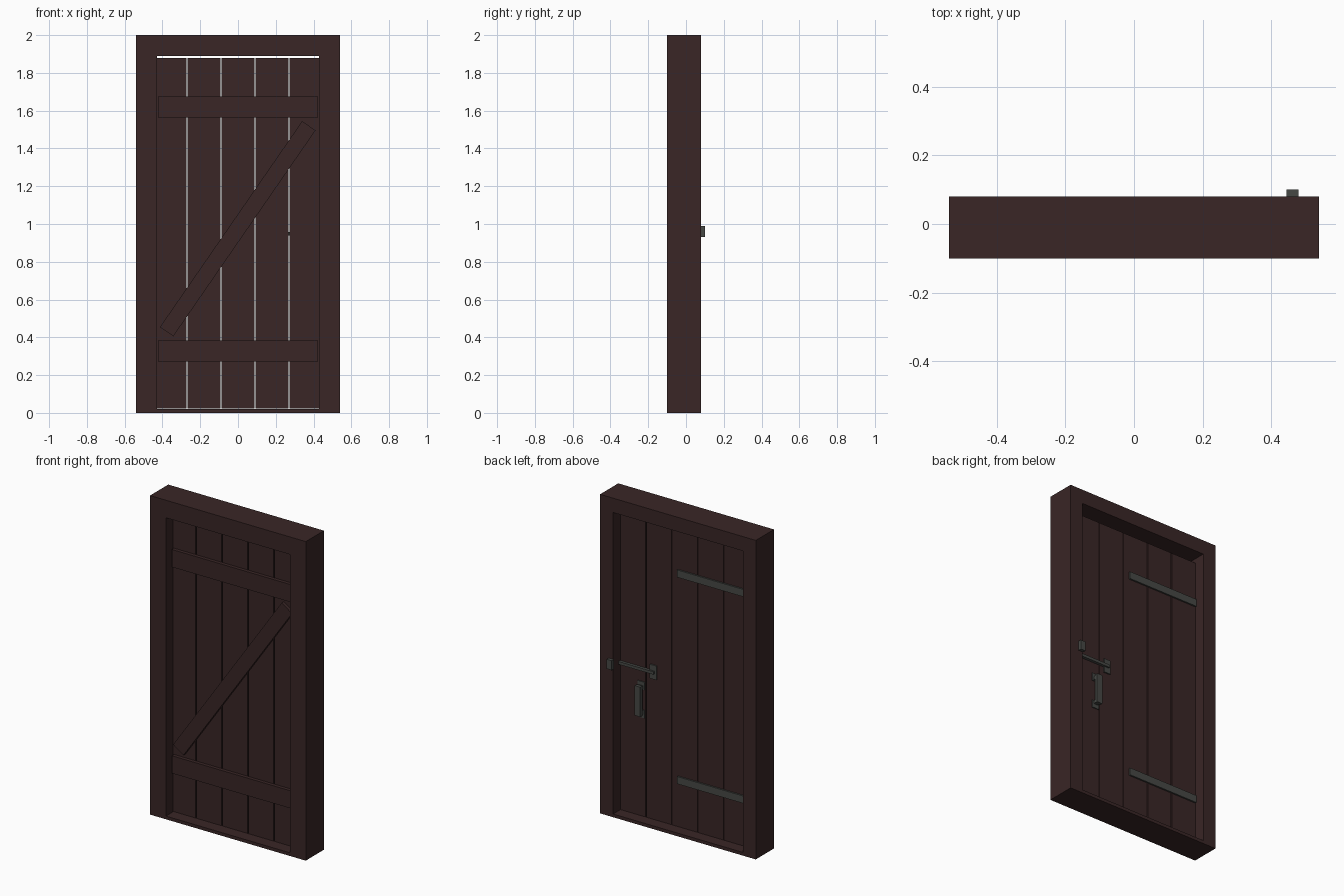
import bpy
import bmesh
from math import atan2, hypot
from mathutils import Matrix, Vector

cube = bpy.data.objects.get("Cube")
if cube:
    bpy.data.objects.remove(cube, do_unlink=True)


def make_material(name, colour):
    mat = bpy.data.materials.new(name)
    mat.use_nodes = True
    mat.diffuse_color = (*colour, 1)
    mat.node_tree.nodes["Principled BSDF"].inputs["Base Color"].default_value = (*colour, 1)
    return mat


wood = make_material("dark_wood", (0.041, 0.019, 0.019))
iron = make_material("dull_iron", (0.061, 0.065, 0.059))


def finish(name, bm, mat):
    bmesh.ops.recalc_face_normals(bm, faces=bm.faces)
    mesh = bpy.data.meshes.new(name)
    bm.to_mesh(mesh)
    bm.free()
    mesh.materials.append(mat)
    obj = bpy.data.objects.new(name, mesh)
    bpy.context.collection.objects.link(obj)
    return obj


def box(name, mat, x, y, z, turn=0):
    """Box from (low, high) ranges, optionally turned about y on its centre."""
    bm = bmesh.new()
    bmesh.ops.create_cube(bm, size=1)
    size = Vector((x[1] - x[0], y[1] - y[0], z[1] - z[0]))
    centre = Vector((sum(x), sum(y), sum(z))) / 2
    bm.transform(Matrix.Translation(centre) @ Matrix.Rotation(turn, 4, 'Y')
                 @ Matrix.Diagonal(size).to_4x4())
    return finish(name, bm, mat)


FRONT, BACK = -0.10, 0.08
DOOR_FRONT, DOOR_BACK = -0.03, 0.012
SILL = 0.02

# Frame: rectangular loops joined into a ring with a rebate at the back
loops = [
    (0.54, 0, 2, FRONT),
    (0.54, 0, 2, BACK),
    (0.45, SILL, 1.91, BACK),
    (0.45, SILL, 1.91, DOOR_FRONT),
    (0.43, SILL, 1.89, DOOR_FRONT),
    (0.43, SILL, 1.89, FRONT),
]
bm = bmesh.new()
rings = [[bm.verts.new((sx * w, y, z)) for sx, z in
          ((-1, low), (1, low), (1, high), (-1, high))]
         for w, low, high, y in loops]
for i, ring in enumerate(rings):
    following = rings[(i + 1) % len(rings)]
    for j in range(4):
        k = (j + 1) % 4
        corners = (ring[j], ring[k], following[k], following[j])
        if len(set(v.co.to_tuple(4) for v in corners)) == 4:
            bm.faces.new(corners)
bmesh.ops.remove_doubles(bm, verts=bm.verts, dist=0.0001)
finish("door_frame", bm, wood)

# Five upright planks with narrow gaps
PITCH, GAP = 0.18, 0.006
for i in range(5):
    mid = (i - 2) * PITCH
    half = (PITCH - GAP) / 2
    box(f"plank_{i + 1}", wood, (mid - half, mid + half),
        (DOOR_FRONT, DOOR_BACK), (SILL + 0.003, 1.88))

# Battens and diagonal brace on the front
BRACE_Y = (DOOR_FRONT - 0.022, DOOR_FRONT)
for name, low in (("lower", 0.272), ("upper", 1.565)):
    box(f"{name}_batten", wood, (-0.423, 0.423), BRACE_Y, (low, low + 0.11))

start, end = Vector((-0.378, 0.43)), Vector((0.375, 1.52))
mid, run = (start + end) / 2, end - start
half = hypot(*run) / 2
box("diagonal_brace", wood, (mid.x - half, mid.x + half), BRACE_Y,
    (mid.y - 0.043, mid.y + 0.043), -atan2(run.y, run.x))

# Strap hinges on the back
for name, low in (("lower", 0.295), ("upper", 1.59)):
    box(f"{name}_hinge_strap", iron, (-0.448, 0.047),
        (DOOR_BACK, DOOR_BACK + 0.01), (low, low + 0.046))

# Latch: pivot plate, bar and the keeper on the frame
box("latch_plate", iron, (0.192, 0.238), (DOOR_BACK, DOOR_BACK + 0.008), (0.905, 0.993))
box("latch_bar", iron, (0.205, 0.448), (DOOR_BACK, DOOR_BACK + 0.018), (0.94, 0.958))
box("latch_keeper", iron, (0.445, 0.48), (BACK, 0.10), (0.93, 0.99))

# Pull handle: two mounting plates, two posts and a grip
for name, low, post in (("lower", 0.642, 0.667), ("upper", 0.82, 0.825)):
    box(f"{name}_handle_plate", iron, (0.275, 0.325),
        (DOOR_BACK, DOOR_BACK + 0.006), (low, low + 0.048))
    box(f"{name}_handle_post", iron, (0.285, 0.315),
        (DOOR_BACK, 0.035), (post, post + 0.02))
box("handle_grip", iron, (0.281, 0.319), (0.032, 0.053), (0.663, 0.85))
